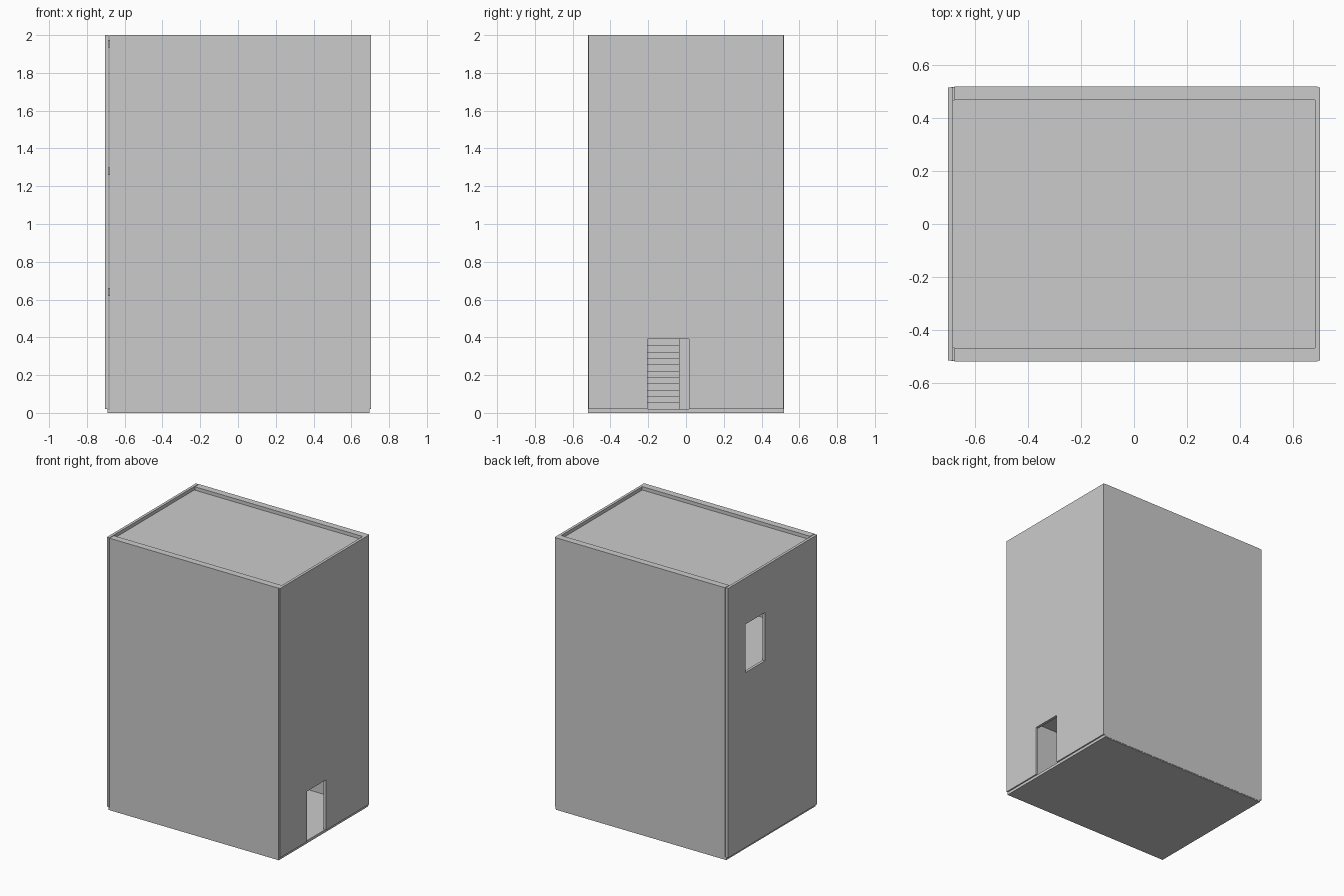
import bpy, bmesh

if "Cube" in bpy.data.objects:
    bpy.data.objects.remove(bpy.data.objects["Cube"])


def new_object(name, bm):
    bmesh.ops.recalc_face_normals(bm, faces=bm.faces)
    mesh = bpy.data.meshes.new(name)
    bm.to_mesh(mesh)
    bm.free()
    ob = bpy.data.objects.new(name, mesh)
    bpy.context.collection.objects.link(ob)
    return ob


def box(name, x, y, z):
    bm = bmesh.new()
    bmesh.ops.create_cube(bm, size=1)
    for v in bm.verts:
        for i, (lo, hi) in enumerate((x, y, z)):
            v.co[i] = lo if v.co[i] < 0 else hi
    return new_object(name, bm)


def cut(ob, name, x, y, z):
    cutter = box(name, x, y, z)
    cutter.hide_render = True
    cutter.hide_set(True)
    mod = ob.modifiers.new(name, 'BOOLEAN')
    mod.operation = 'DIFFERENCE'
    mod.solver = 'EXACT'
    mod.object = cutter


def stairs(name, x0, x1, y, z0, z1, steps):
    # Sawtooth side profile, extruded across the flight
    dx, dz = (x1 - x0) / steps, (z1 - z0) / steps
    pts = [(x0, z0)]
    for i in range(steps):
        pts += [(x0 + i * dx, z0 + (i + 1) * dz), (x0 + (i + 1) * dx, z0 + (i + 1) * dz)]
    pts += [(x1, z1 - 2 * dz), (x0 + 2 * dx, z0)]
    bm = bmesh.new()
    face = bm.faces.new([bm.verts.new((px, y[0], pz)) for px, pz in pts])
    ext = bmesh.ops.extrude_face_region(bm, geom=[face])
    verts = [g for g in ext['geom'] if isinstance(g, bmesh.types.BMVert)]
    bmesh.ops.translate(bm, verts=verts, vec=(0, y[1] - y[0], 0))
    return new_object(name, bm)


# Ground slab
box("ground_slab", (-0.69, 0.695), (-0.518, 0.518), (0, 0.02))

# Long walls, front and back
for name, y in (("front_wall", (-0.52, -0.47)), ("back_wall", (0.47, 0.52))):
    box(name, (-0.68, 0.695), y, (0.006, 2))

# Right wall with the entrance
right = box("right_wall", (0.685, 0.705), (-0.517, 0.517), (0.02, 2))
cut(right, "entrance_cutter", (0.6, 0.8), (-0.205, 0.015), (-0.1, 0.39))

# Left wall with the upper opening
left = box("left_wall", (-0.705, -0.685), (-0.517, 0.517), (0.02, 2))
cut(left, "upper_opening_cutter", (-0.8, -0.6), (0.09, 0.315), (1.305, 1.66))

# Roof and intermediate floors with stairwells
inside_x, inside_y = (-0.685, 0.685), (-0.47, 0.47)
box("roof_slab", inside_x, inside_y, (1.935, 1.975))
mid = box("middle_floor", inside_x, inside_y, (0.62, 0.66))
cut(mid, "middle_stairwell_cutter", (-0.50, 0.1), (-0.3, -0.03), (0.5, 0.8))
top = box("upper_floor", inside_x, inside_y, (1.26, 1.30))
cut(top, "upper_stairwell_cutter", (-0.05, 0.50), (0.1, 0.37), (1.2, 1.4))

# Two flights, climbing in opposite directions
stairs("lower_stairs", 0.35, -0.50, (-0.295, -0.035), 0.02, 0.66, 19)
stairs("upper_stairs", -0.35, 0.50, (0.105, 0.365), 0.66, 1.30, 19)
